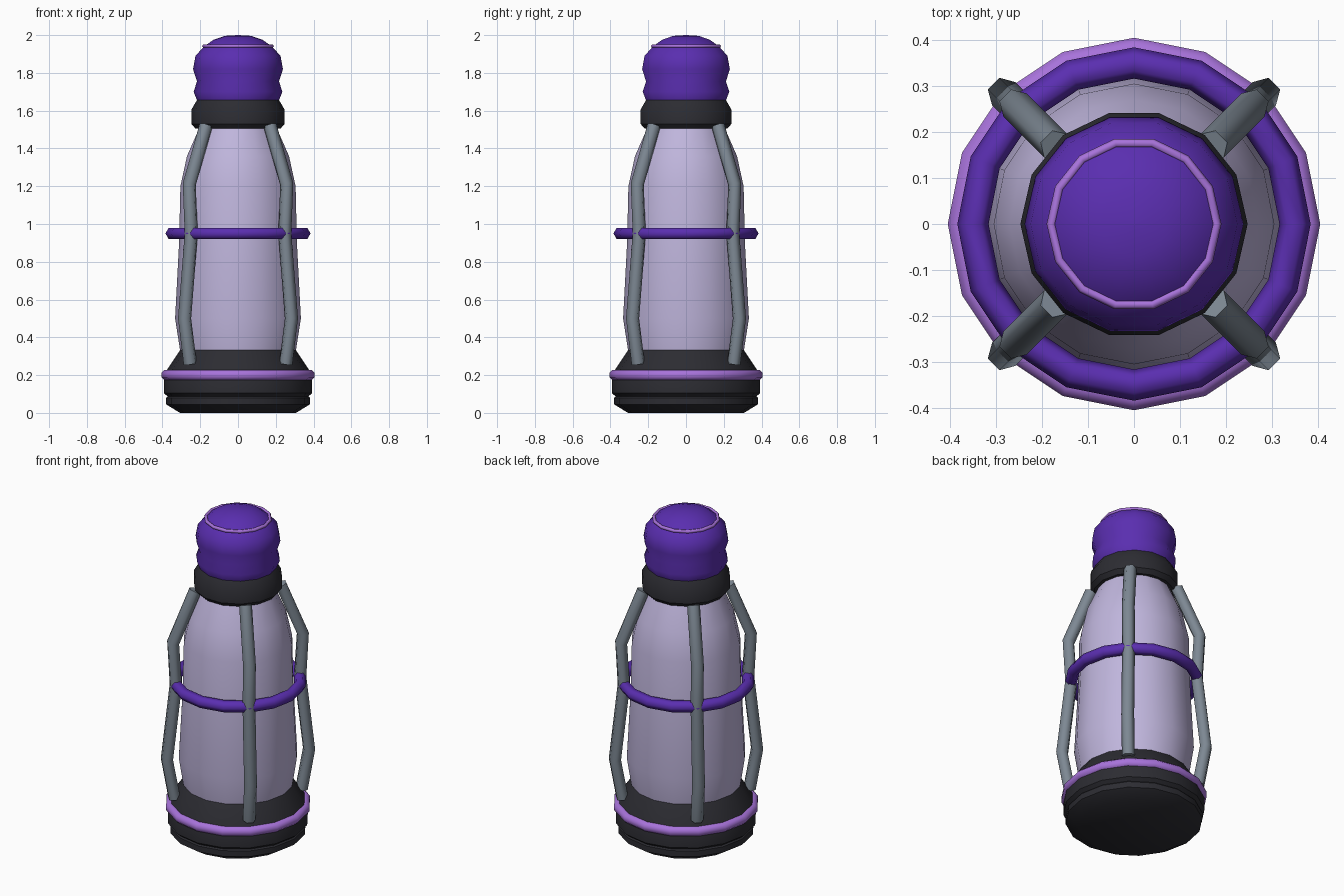
import bpy, bmesh
from math import sin, cos, pi, radians
from mathutils import Vector

cube = bpy.data.objects.get("Cube")
if cube:
    bpy.data.objects.remove(cube, do_unlink=True)


def material(name, hex_code):
    rgb = [int(hex_code[i:i + 2], 16) / 255 for i in (0, 2, 4)]
    lin = [c / 12.92 if c < 0.04045 else ((c + 0.055) / 1.055) ** 2.4 for c in rgb]
    mat = bpy.data.materials.new(name)
    mat.use_nodes = True
    mat.diffuse_color = (*lin, 1)
    bsdf = mat.node_tree.nodes["Principled BSDF"]
    bsdf.inputs["Base Color"].default_value = (*lin, 1)
    bsdf.inputs["Roughness"].default_value = 0.6
    return mat


PURPLE = material("deep purple", "5A2EB0")
LILAC = material("lilac", "A873DB")
GLASS = material("pale lavender", "C0B6DD")
STEEL = material("steel grey", "7D8893")
BLACK = material("charcoal", "2C2C32")


def skin(name, rings, mat, loop=False, angle=35):
    """Join equal rings of points into a surface, capped unless it loops."""
    bm = bmesh.new()
    rows = [[bm.verts.new(p) for p in ring] for ring in rings]
    n = len(rows[0])
    pairs = list(zip(rows, rows[1:]))
    if loop:
        pairs.append((rows[-1], rows[0]))
    else:
        bm.faces.new(rows[0])
        bm.faces.new(rows[-1])
    for a, b in pairs:
        for i in range(n):
            j = (i + 1) % n
            bm.faces.new((a[i], a[j], b[j], b[i]))
    bmesh.ops.recalc_face_normals(bm, faces=bm.faces)
    mesh = bpy.data.meshes.new(name)
    bm.to_mesh(mesh)
    bm.free()
    mesh.materials.append(mat)
    obj = bpy.data.objects.new(name, mesh)
    bpy.context.collection.objects.link(obj)
    bpy.ops.object.select_all(action="DESELECT")
    obj.select_set(True)
    bpy.context.view_layer.objects.active = obj
    bpy.ops.object.shade_smooth_by_angle(angle=radians(angle))
    return obj


def lathe(name, profile, sides, mat, loop=False, angle=35):
    turn = [2 * pi * i / sides for i in range(sides)]
    rings = [[(r * cos(t), r * sin(t), z) for t in turn] for r, z in profile]
    return skin(name, rings, mat, loop, angle)


def hoop(name, major, minor, z, sides, section, mat, phase=0):
    turn = [2 * pi * (i + phase) / section for i in range(section)]
    profile = [(major + minor * cos(t), z + minor * sin(t)) for t in turn]
    return lathe(name, profile, sides, mat, loop=True, angle=65)


def rod(name, path, direction, radius, mat, sides=6):
    out = Vector((cos(direction), sin(direction), 0))
    side = Vector((-out.y, out.x, 0))
    points = [out * r + Vector((0, 0, z)) for r, z in path]
    rings = []
    for i, p in enumerate(points):
        tangent = (points[min(i + 1, len(points) - 1)] - points[max(i - 1, 0)]).normalized()
        normal = side.cross(tangent)
        turn = [2 * pi * (k + 0.5) / sides for k in range(sides)]
        rings.append([p + radius * (normal * cos(t) + side * sin(t)) for t in turn])
    return skin(name, rings, mat, angle=65)


# Base: foot disc and sloped housing
lathe("base_foot", [(0.307, 0), (0.38, 0.045), (0.38, 0.08), (0.365, 0.095)], 16, BLACK)
lathe("base_housing", [(0.37, 0.085), (0.393, 0.105), (0.393, 0.17),
                       (0.375, 0.23), (0.305, 0.335)], 16, BLACK)
hoop("base_trim", 0.377, 0.03, 0.2, 16, 8, LILAC, phase=0.5)

# Glass body
lathe("glass_body", [(0.305, 0.32), (0.333, 0.5), (0.312, 0.9), (0.305, 1.2),
                     (0.27, 1.36), (0.195, 1.53)], 16, GLASS)

# Guard cage
hoop("cage_ring", 0.35, 0.034, 0.95, 16, 6, PURPLE)
cage_path = [(0.358, 0.26), (0.4, 0.5), (0.35, 0.95), (0.365, 1.21), (0.24, 1.52)]
corners = ("back_left", "back_right", "front_right", "front_left")
for k, corner in enumerate(corners):
    rod("cage_rod_" + corner, cage_path, pi / 4 + k * pi / 2, 0.036, STEEL)

# Neck collar and cap
lathe("neck_collar", [(0.225, 1.505), (0.247, 1.53), (0.247, 1.605), (0.215, 1.66)], 14, BLACK)
lathe("cap", [(0.215, 1.65), (0.235, 1.7), (0.217, 1.755), (0.238, 1.82),
              (0.225, 1.89), (0.18, 1.94), (0.13, 1.975), (0.07, 1.996),
              (0.005, 2.0)], 14, PURPLE, angle=50)
hoop("cap_trim", 0.18, 0.01, 1.942, 14, 6, LILAC)
